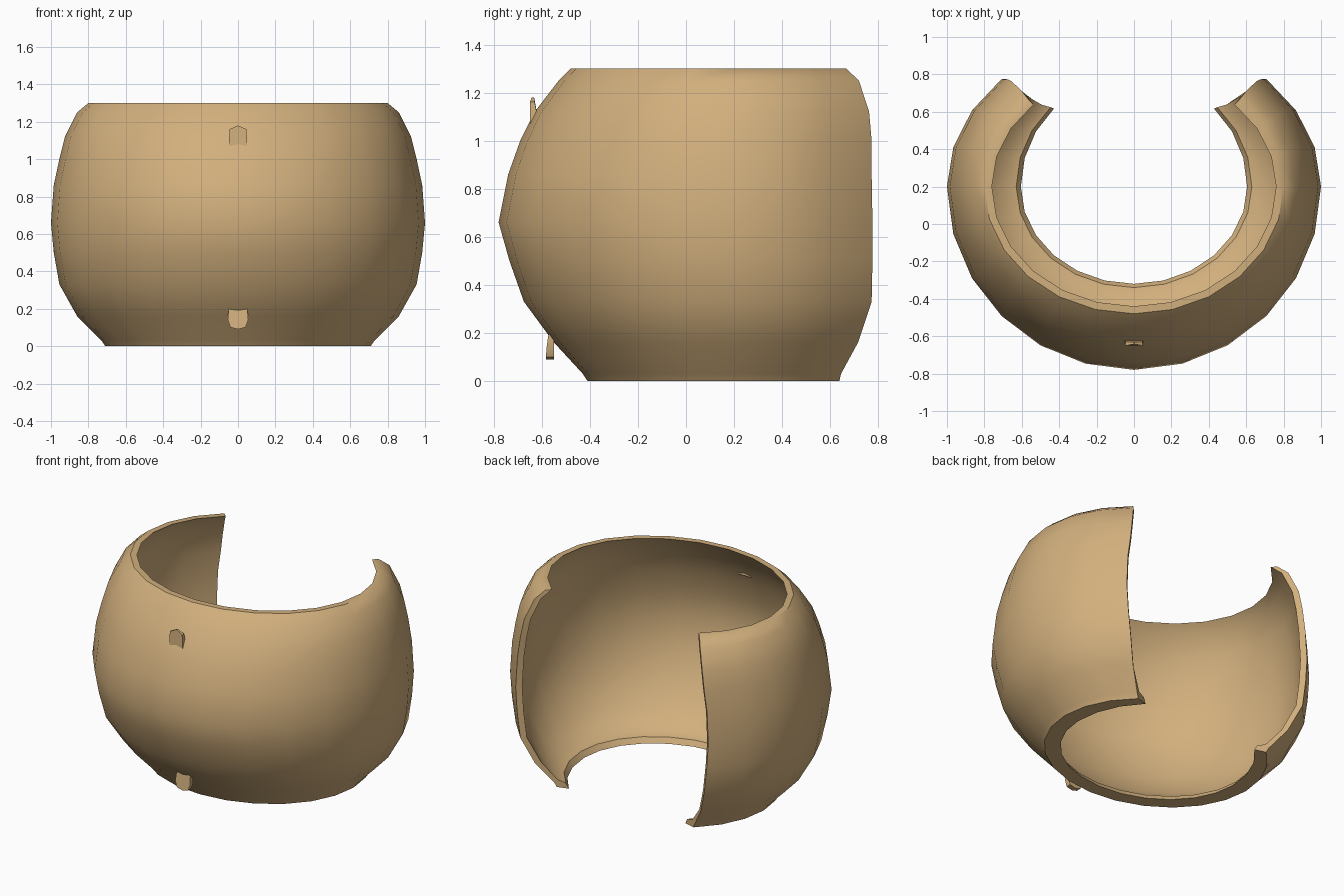
import bpy, bmesh, math

if "Cube" in bpy.data.objects:
    bpy.data.objects.remove(bpy.data.objects["Cube"], do_unlink=True)

tan = bpy.data.materials.new("warm_tan")
tan.use_nodes = True
colour = (0.64, 0.43, 0.205, 1)
tan.diffuse_color = colour
tan.node_tree.nodes["Principled BSDF"].inputs["Base Color"].default_value = colour


def finish(bm, name, angle):
    bmesh.ops.recalc_face_normals(bm, faces=bm.faces)
    mesh = bpy.data.meshes.new(name)
    bm.to_mesh(mesh)
    bm.free()
    mesh.materials.append(tan)
    obj = bpy.data.objects.new(name, mesh)
    bpy.context.collection.objects.link(obj)
    bpy.ops.object.select_all(action="DESELECT")
    obj.select_set(True)
    bpy.context.view_layer.objects.active = obj
    bpy.ops.object.shade_smooth_by_angle(angle=math.radians(angle))
    return obj


# Outer shell levels: height, side radius, front radius, back radius
LEVELS = [
    (0.0, 0.71, 0.61, 0.62), (0.03, 0.73, 0.63, 0.63),
    (0.16, 0.86, 0.75, 0.73), (0.33, 0.955, 0.875, 0.81),
    (0.5, 0.985, 0.935, 0.815), (0.66, 1.0, 0.98, 0.815),
    (0.86, 0.985, 0.94, 0.81), (1.0, 0.955, 0.89, 0.81),
    (1.12, 0.925, 0.83, 0.795), (1.25, 0.86, 0.73, 0.735),
    (1.3, 0.80, 0.68, 0.66),
]
WALL = 0.04
CENTRE_Y = 0.2

# Closed wall section: outside going up, inside coming down, then the bottom lip
inside = [(z, a - WALL, f - WALL, b - WALL) for z, a, f, b in reversed(LEVELS[2:])]
lip = [(0.05, 0.70, 0.605, 0.62), (0.035, 0.63, 0.54, 0.60), (0.0, 0.605, 0.52, 0.59)]
section = LEVELS + inside + lip

# Sweep the section round the front, leaving the back open
bm = bmesh.new()
COLUMNS = 18
rings = []
for i in range(COLUMNS + 1):
    t = math.radians(-225 + 270 * i / COLUMNS)
    ring = []
    for z, side, front, back in section:
        depth = front if math.sin(t) < 0 else back
        ring.append(bm.verts.new((side * math.cos(t), CENTRE_Y + depth * math.sin(t), z)))
    rings.append(ring)
count = len(section)
for r0, r1 in zip(rings, rings[1:]):
    for j in range(count):
        k = (j + 1) % count
        bm.faces.new((r0[j], r0[k], r1[k], r1[j]))

# Open ends: strips joining outside to inside
top = len(LEVELS) - 1
for ring in (rings[0], rings[-1]):
    for j in range(2, top):
        m = 2 * top + 1 - j
        bm.faces.new((ring[j], ring[j + 1], ring[m - 1], ring[m]))
    bm.faces.new([ring[0], ring[1], ring[2]] + ring[2 * top - 1:])
finish(bm, "curved_shell", 40)


# Small front hooks: outline points of x, z, front y, back y
def hook(name, outline):
    bm = bmesh.new()
    front = [bm.verts.new((x, yf, z)) for x, z, yf, yb in outline]
    back = [bm.verts.new((x, yb, z)) for x, z, yf, yb in outline]
    bm.faces.new(front)
    bm.faces.new(back[::-1])
    n = len(outline)
    for j in range(n):
        k = (j + 1) % n
        bm.faces.new((front[j], front[k], back[k], back[j]))
    finish(bm, name, 30)


hook("upper_hook", [
    (-0.05, 1.06, -0.65, -0.61), (0.05, 1.06, -0.65, -0.61),
    (0.045, 1.16, -0.65, -0.63), (0, 1.18, -0.642, -0.632),
    (-0.045, 1.16, -0.65, -0.63)])
hook("lower_hook", [
    (-0.04, 0.1, -0.583, -0.55), (0, 0.09, -0.583, -0.55),
    (0.04, 0.1, -0.583, -0.55), (0.055, 0.14, -0.58, -0.55),
    (0.05, 0.2, -0.572, -0.55), (-0.05, 0.2, -0.572, -0.55),
    (-0.055, 0.14, -0.58, -0.55)])
